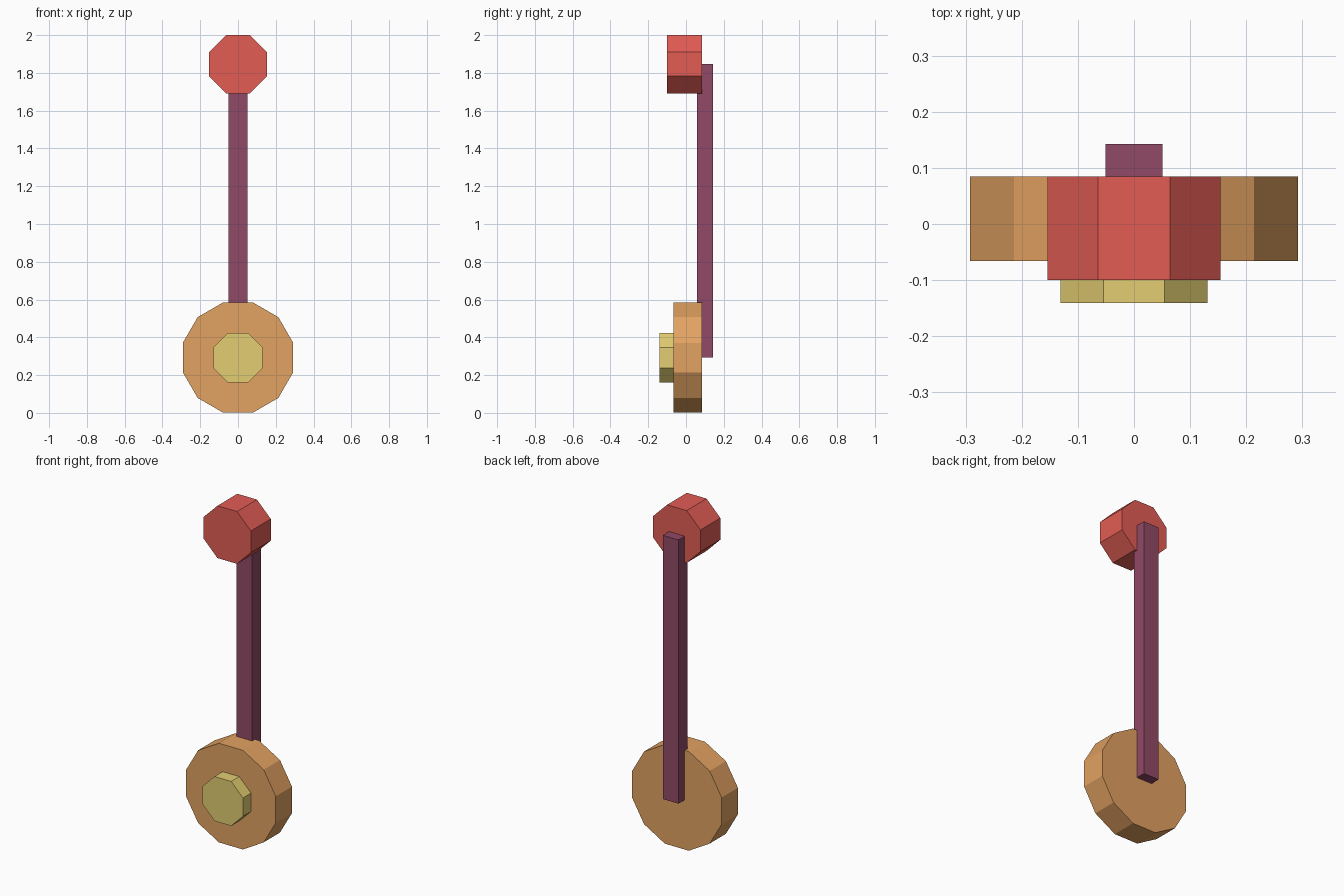
import bpy
from math import pi, cos

cube = bpy.data.objects.get("Cube")
if cube:
    bpy.data.objects.remove(cube, do_unlink=True)


def material(name, color):
    mat = bpy.data.materials.new(name)
    mat.use_nodes = True
    mat.diffuse_color = (*color, 1)
    mat.node_tree.nodes["Principled BSDF"].inputs["Base Color"].default_value = (*color, 1)
    return mat


def prism(name, sides, half_height, z, front, back, mat):
    """Flat-topped prism with its axis along y."""
    bpy.ops.mesh.primitive_cylinder_add(
        vertices=sides, radius=half_height / cos(pi / sides), depth=back - front)
    obj = bpy.context.object
    obj.name = name
    # Half a step of turn puts a flat side on top
    obj.rotation_euler = (pi / 2, pi / sides, 0)
    obj.location = (0, (front + back) / 2, z)
    obj.data.materials.append(mat)
    return obj


orange = material("orange", (0.76, 0.36, 0.12))
yellow = material("yellow", (0.76, 0.61, 0.165))
red = material("red", (0.76, 0.109, 0.089))
plum = material("plum", (0.283, 0.067, 0.133))

# Round body, raised centre and head
prism("body_disc", 12, 0.292, 0.293, -0.066, 0.085, orange)
prism("centre_boss", 8, 0.131, 0.293, -0.141, -0.06, yellow)
prism("head", 8, 0.154, 1.846, -0.1, 0.085, red)

# Square neck behind body and head
bottom, top = 0.293, 1.846
bpy.ops.mesh.primitive_cube_add(size=1, location=(0, 0.101, (bottom + top) / 2))
neck = bpy.context.object
neck.name = "neck"
neck.scale = (0.102, 0.084, top - bottom)
neck.data.materials.append(plum)

# Turn half a step about each prism's own axis, then lay it along y
for name, sides in (("body_disc", 12), ("centre_boss", 8), ("head", 8)):
    obj = bpy.data.objects[name]
    obj.rotation_euler = (pi / 2, 0, 0)
    obj.rotation_euler.rotate_axis("Z", pi / sides)
